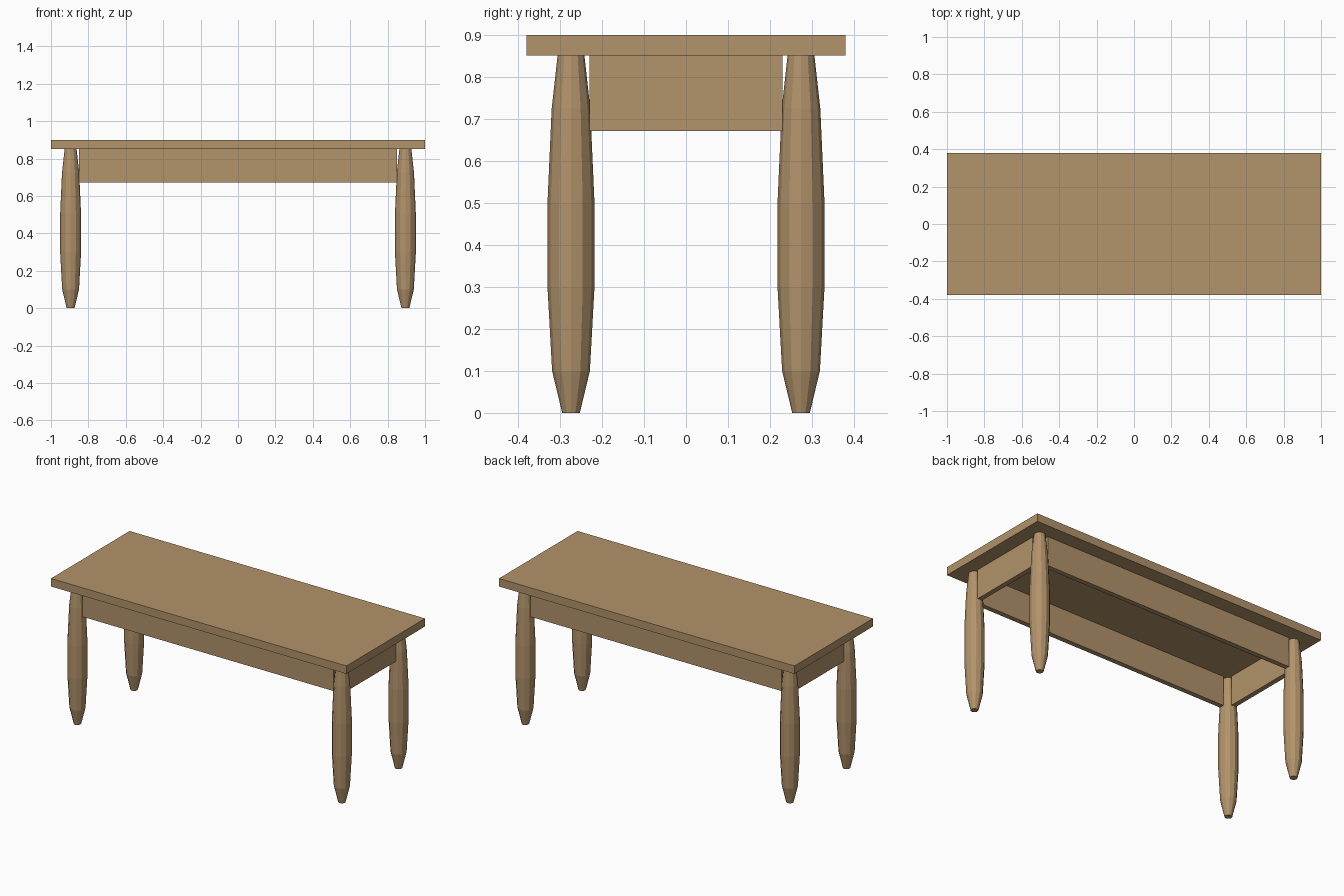
import bpy, bmesh, math

if "Cube" in bpy.data.objects:
    bpy.data.objects.remove(bpy.data.objects["Cube"])

wood = bpy.data.materials.new("light brown wood")
wood.diffuse_color = (0.445, 0.292, 0.147, 1)
wood.use_nodes = True
wood.node_tree.nodes["Principled BSDF"].inputs["Base Color"].default_value = wood.diffuse_color


def finish(name, bm):
    bmesh.ops.recalc_face_normals(bm, faces=bm.faces)
    mesh = bpy.data.meshes.new(name)
    bm.to_mesh(mesh)
    bm.free()
    mesh.materials.append(wood)
    obj = bpy.data.objects.new(name, mesh)
    bpy.context.collection.objects.link(obj)
    return obj


def box(name, x, y, z0, z1):
    """Box spanning the x and y ranges between two heights."""
    bm = bmesh.new()
    bmesh.ops.create_cube(bm, size=1)
    for v in bm.verts:
        v.co.x = x[v.co.x > 0]
        v.co.y = y[v.co.y > 0]
        v.co.z = z1 if v.co.z > 0 else z0
    return finish(name, bm)


def turned_leg(name, cx, cy, profile, sides=12):
    """Faceted lathe shape from (radius, height) pairs."""
    bm = bmesh.new()
    rings = []
    for r, z in profile:
        rings.append([bm.verts.new((cx + r * math.cos(math.tau * i / sides),
                                    cy + r * math.sin(math.tau * i / sides), z))
                      for i in range(sides)])
    for low, high in zip(rings, rings[1:]):
        for i in range(sides):
            j = (i + 1) % sides
            bm.faces.new((low[i], low[j], high[j], high[i]))
    bm.faces.new(rings[0])
    bm.faces.new(rings[-1])
    return finish(name, bm)


# Table top
TOP_Z = 0.851
box("table_top", (-1, 1), (-0.38, 0.38), TOP_Z, 0.9)

# Apron: four separate boards running between the legs
LX, LY = 0.895, 0.274      # leg centres
AX, AY = 0.85, 0.23        # half lengths of the boards
H, AZ = 0.015, 0.671       # half thickness, lower edge
for s, name in ((-1, "front"), (1, "back")):
    box(f"{name}_apron", (-AX, AX), (s * LY - H, s * LY + H), AZ, TOP_Z)
for s, name in ((-1, "left"), (1, "right")):
    box(f"{name}_apron", (s * LX - H, s * LX + H), (-AY, AY), AZ, TOP_Z)

# Bulging turned legs
PROFILE = [(0.021, 0), (0.045, 0.1), (0.056, 0.3), (0.056, 0.5),
           (0.046, 0.725), (0.032, TOP_Z)]
for xs, xn in ((-1, "left"), (1, "right")):
    for ys, yn in ((-1, "front"), (1, "back")):
        turned_leg(f"{yn}_{xn}_leg", xs * LX, ys * LY, PROFILE)
